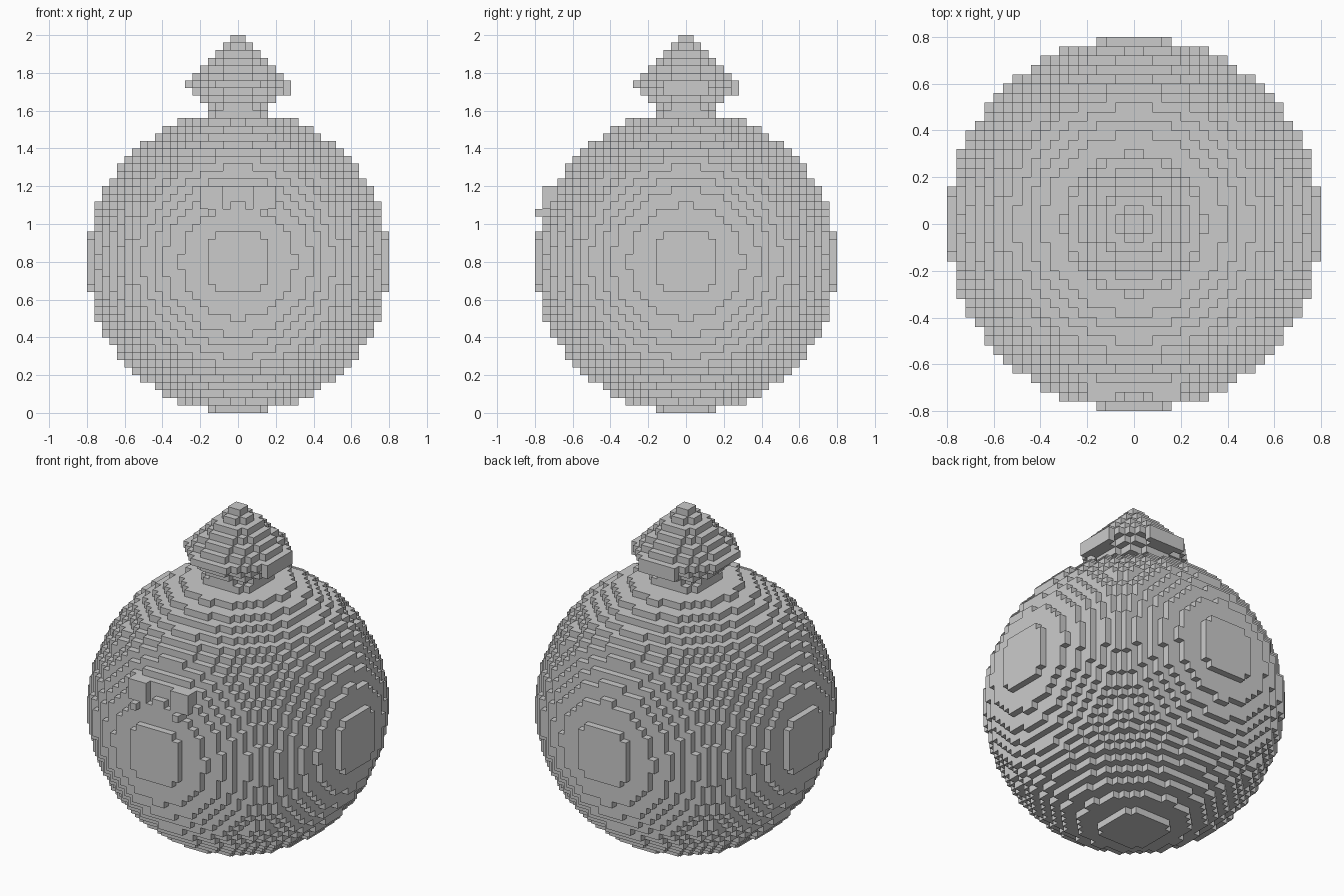
import bpy
import bmesh
from itertools import product
from mathutils import Vector

VOXEL = 0.04
RADIUS = 20  # body radius in voxels

default = bpy.data.objects.get("Cube")
if default:
    bpy.data.objects.remove(default, do_unlink=True)


def disc(radius, layer):
    """Cells of a one-voxel-high round slab."""
    span = range(-radius, radius)
    return {(x, y, layer) for x, y in product(span, span)
            if (x + 0.5) ** 2 + (y + 0.5) ** 2 <= radius ** 2}


def box(xs, ys, zs):
    return set(product(range(*xs), range(*ys), range(*zs)))


def voxel_object(name, cells):
    """Skin a set of cells with only its outward-facing squares."""
    bm = bmesh.new()
    corners = {}

    def corner(point):
        key = tuple(round(c) for c in point)
        if key not in corners:
            corners[key] = bm.verts.new(Vector(key) * VOXEL)
        return corners[key]

    for cell in sorted(cells):
        for axis, side in product(range(3), (0, 1)):
            neighbour = list(cell)
            neighbour[axis] += 2 * side - 1
            if tuple(neighbour) in cells:
                continue
            u, v = Vector(), Vector()
            u[(axis + 1) % 3] = 1
            v[(axis + 2) % 3] = 1
            start = Vector(cell)
            start[axis] += side
            loop = [start, start + u, start + u + v, start + v]
            if not side:
                loop.reverse()
            bm.faces.new([corner(p) for p in loop])

    mesh = bpy.data.meshes.new(name)
    bm.to_mesh(mesh)
    bm.free()
    obj = bpy.data.objects.new(name, mesh)
    bpy.context.collection.objects.link(obj)
    return obj


# Round body standing on the ground
span = range(-RADIUS, RADIUS)
body = {(x, y, z + RADIUS) for x, y, z in product(span, repeat=3)
        if (x + 0.5) ** 2 + (y + 0.5) ** 2 + (z + 0.5) ** 2 <= RADIUS ** 2}
voxel_object("body", body)

# Pointed stopper: flares out from the neck, then tapers to the tip
stopper = set()
for step, radius in enumerate((4, 5, 6, 7, 6, 5, 4, 3, 2, 1)):
    stopper |= disc(radius, 2 * RADIUS + step)
lip = 2 * RADIUS + 2
stopper |= box((6, 7), (-3, 3), (lip, lip + 1))
stopper |= box((-3, 3), (6, 7), (lip, lip + 1))
voxel_object("stopper", stopper)

# Small raised eyes on the front, mirrored left and right
eye = box((3, 4), (-20, -19), (26, 27)) | box((2, 5), (-19, -16), (27, 30))
voxel_object("left_eye", eye - body)
voxel_object("right_eye", {(-x - 1, y, z) for x, y, z in eye} - body)
